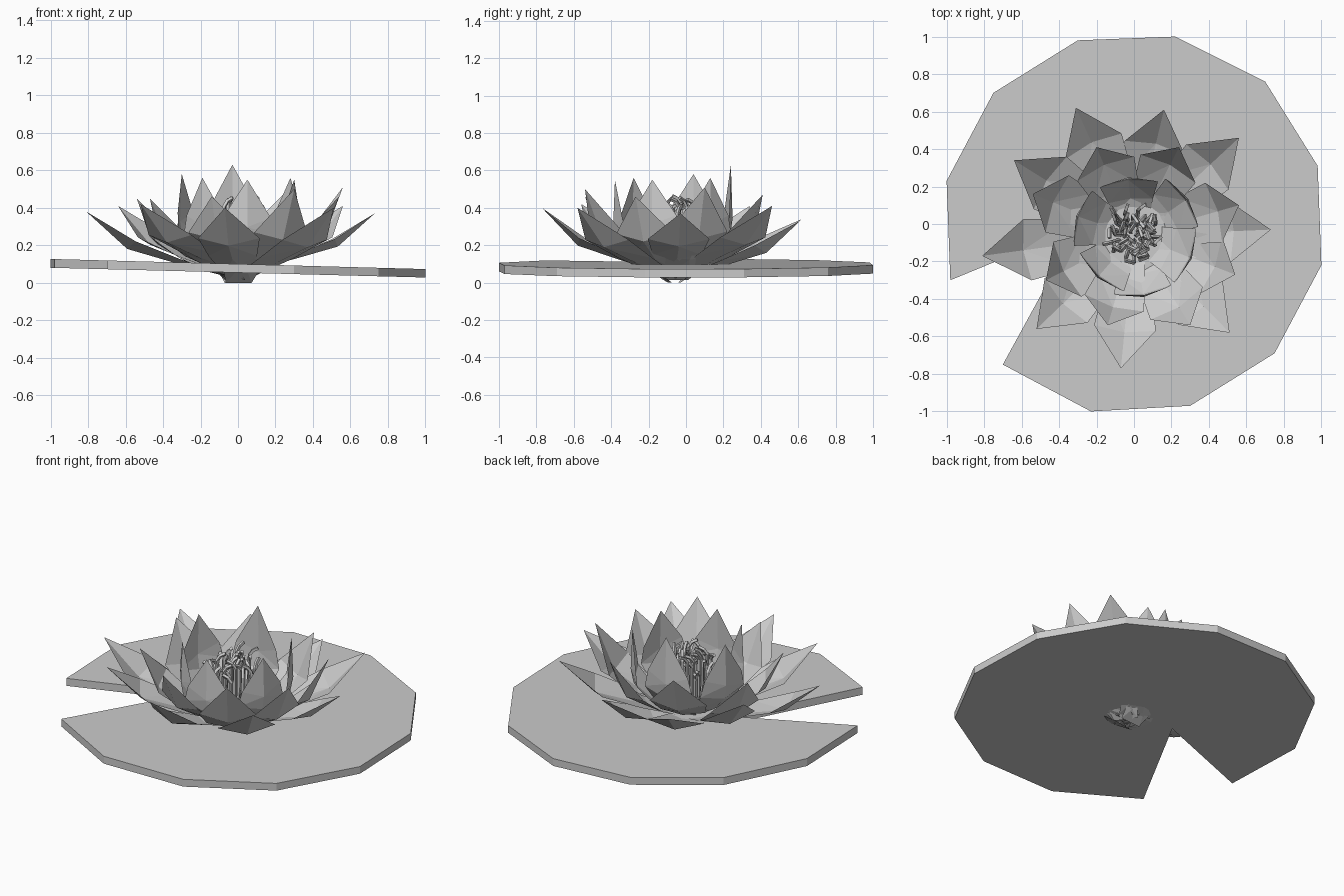
import bpy, bmesh, math, random
from mathutils import Vector

if "Cube" in bpy.data.objects:
    bpy.data.objects.remove(bpy.data.objects["Cube"])

random.seed(4)
CX, CY = 0.0, -0.06          # flower centre


def make_object(name, bm):
    me = bpy.data.meshes.new(name)
    bm.to_mesh(me)
    bm.free()
    ob = bpy.data.objects.new(name, me)
    bpy.context.collection.objects.link(ob)
    return ob


# Lily pad: notched flat slab, leaning slightly down towards +x
# (the first point is the notch corner, so each side fans out from it)
outline = [(-.30, -.02), (-.70, -.75), (-.23, -1), (.30, -.97), (.75, -.69), (1, -.22),
           (.98, .31), (.70, .76), (.22, 1), (-.30, .98), (-.75, .70), (-1, .23), (-.98, -.30)]
bm = bmesh.new()
top = [bm.verts.new((x, y, .10 - .027 * x)) for x, y in outline]
bot = [bm.verts.new((x, y, .054 - .026 * x)) for x, y in outline]
n = len(outline)
for i in range(1, n - 1):
    bm.faces.new((top[0], top[i], top[i + 1]))
    bm.faces.new((bot[0], bot[i + 1], bot[i]))
for i in range(n):
    j = (i + 1) % n
    bm.faces.new((top[i], bot[i], bot[j], top[j]))
bmesh.ops.recalc_face_normals(bm, faces=bm.faces)
make_object("lily_pad", bm)


def petal_ring(name, tips, profile, base_z):
    """Creased, pointed petals. profile rows: (reach fraction, height fraction, half width, edge lift)"""
    bm = bmesh.new()
    for k, tip in enumerate(tips):
        d = Vector((tip[0] - CX, tip[1] - CY, 0))
        reach = d.length
        d.normalize()
        side = Vector((-d.y, d.x, 0))
        z0 = base_z + .015 * (k % 3)
        rows = []
        for fr, fz, w, lift in profile:
            c = Vector((CX, CY, z0 + fz * (tip[2] - z0))) + d * (reach * fr)
            # edges curl up and back towards the flower centre
            e = Vector((0, 0, lift)) - d * lift * .6
            rows.append([bm.verts.new(p) for p in (c - side * w + e, c, c + side * w + e)])
        end = bm.verts.new(tip)
        for a, b in zip(rows, rows[1:]):
            for i in (0, 1):
                bm.faces.new((a[i + 1], a[i], b[i], b[i + 1]))
        for i in (0, 1):
            bm.faces.new((rows[-1][i + 1], rows[-1][i], end))
    bmesh.ops.triangulate(bm, faces=bm.faces)
    return make_object(name, bm)


# Outer, middle and inner petals
petal_ring("outer_petals",
           [(-.81, -.17, .38), (-.64, .34, .41), (-.31, .62, .34), (.16, .61, .33), (.56, .46, .41),
            (.73, -.03, .37), (.51, -.58, .40), (-.07, -.77, .40), (-.52, -.56, .42)],
           [(.05, 0, .07, 0), (.42, .22, .13, .02), (.73, .43, .165, .04)], .03)
petal_ring("middle_petals",
           [(.56, .10, .51), (.24, .41, .47), (-.20, .41, .47), (-.54, .16, .45),
            (-.47, -.30, .45), (-.14, -.54, .46), (.30, -.54, .50), (.54, -.27, .46)],
           [(.05, 0, .07, 0), (.50, .20, .13, .02), (.80, .43, .165, .04)], .025)
petal_ring("inner_petals",
           [(-.03, .24, .63), (.28, .13, .56), (.30, -.18, .55),
            (.05, -.38, .55), (-.19, -.28, .56), (-.30, .04, .58)],
           [(.08, 0, .07, 0), (.65, .19, .12, .02), (.98, .38, .155, .04), (1.03, .54, .13, .05)], 0)

# Stamens: thin tubes rising from the centre with bent tips
cu = bpy.data.curves.new("stamens", 'CURVE')
cu.dimensions = '3D'
cu.bevel_depth = .011
cu.bevel_resolution = 0
cu.use_fill_caps = True
for k in range(38):
    a = k * 2.39996
    r = .15 * math.sqrt((k + .5) / 38)
    h = random.uniform(.36, .47) - .25 * r
    b = random.uniform(0, 6.28)
    u = Vector((math.cos(a), math.sin(a), 0))
    v = Vector((math.cos(b), math.sin(b), 0))
    o = Vector((CX, CY, 0))
    pts = [o + u * r * .6 + Vector((0, 0, .07)),
           o + u * r * .95 + Vector((0, 0, .07 + (h - .07) * .45)),
           o + u * r + Vector((0, 0, h - .03)),
           o + u * r + v * .02 + Vector((0, 0, h)),
           o + u * r + v * .05 + Vector((0, 0, h + .015))]
    sp = cu.splines.new('POLY')
    sp.points.add(len(pts) - 1)
    for p, q in zip(sp.points, pts):
        p.co = (*q, 1)
tmp = bpy.data.objects.new("stamen_curves", cu)
bpy.context.collection.objects.link(tmp)
bpy.context.view_layer.update()
me = bpy.data.meshes.new_from_object(tmp.evaluated_get(bpy.context.evaluated_depsgraph_get()))
bpy.data.objects.remove(tmp)
me.name = "stamens"
for p in me.polygons:
    p.use_smooth = False
bpy.context.collection.objects.link(bpy.data.objects.new("stamens", me))
